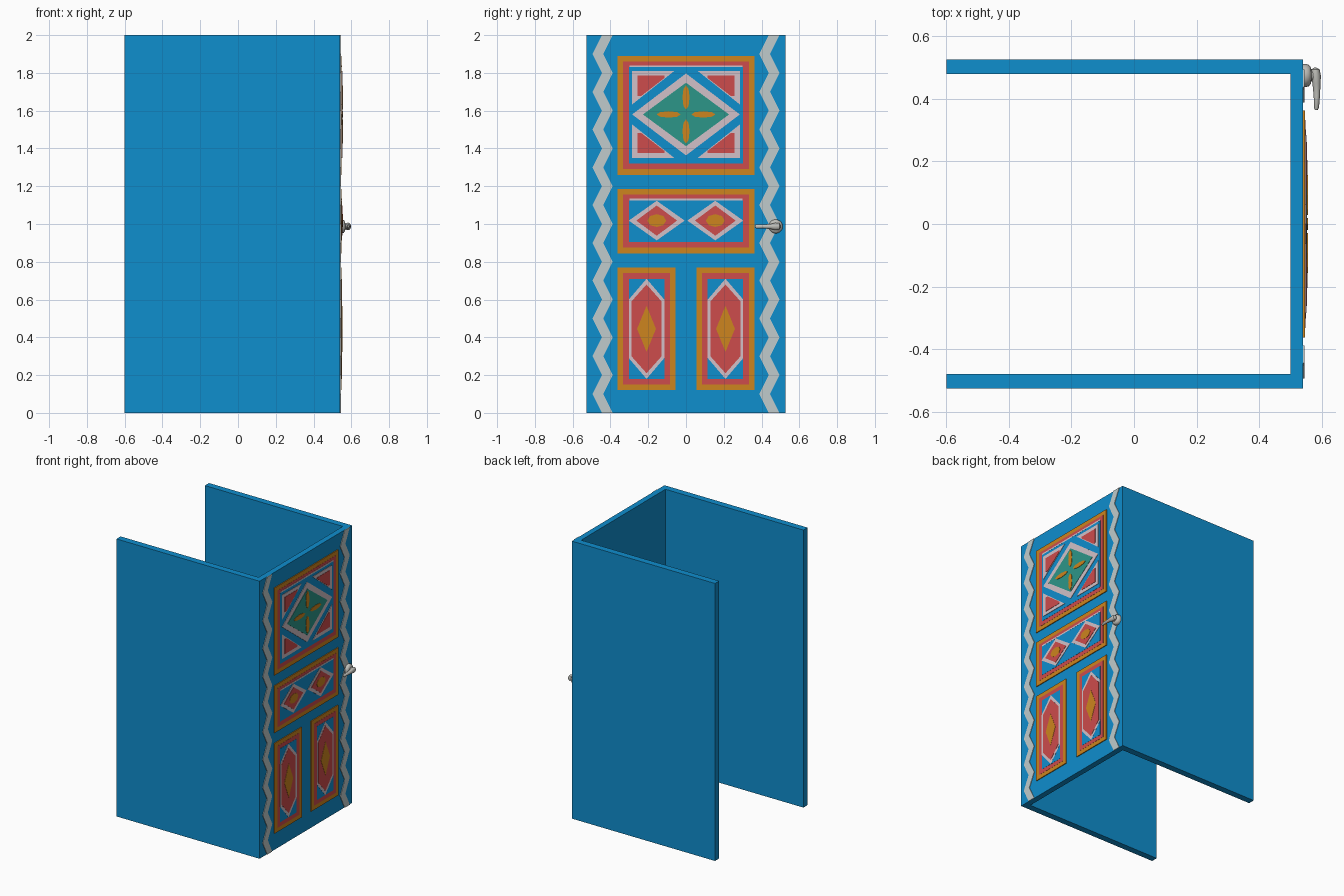
import bpy, bmesh, math
from mathutils import Vector

if "Cube" in bpy.data.objects:
    bpy.data.objects.remove(bpy.data.objects["Cube"])


def material(name, r, g, b):
    m = bpy.data.materials.new(name)
    lin = [((c / 255 + 0.055) / 1.055) ** 2.4 if c > 10 else c / 255 / 12.92 for c in (r, g, b)]
    m.diffuse_color = (*lin, 1)
    m.use_nodes = True
    m.node_tree.nodes["Principled BSDF"].inputs["Base Color"].default_value = m.diffuse_color
    return m


BLUE = material("blue paint", 15, 142, 206)
ORANGE = material("orange paint", 205, 133, 30)
RED = material("red paint", 205, 76, 76)
WHITE = material("pinkish white paint", 210, 193, 200)
GREY = material("pale grey paint", 192, 203, 204)
TEAL = material("teal paint", 44, 150, 137)
METAL = material("handle metal", 192, 192, 186)


def finish(bm, name, mat):
    bmesh.ops.recalc_face_normals(bm, faces=bm.faces)
    me = bpy.data.meshes.new(name)
    bm.to_mesh(me)
    bm.free()
    me.materials.append(mat)
    ob = bpy.data.objects.new(name, me)
    bpy.context.collection.objects.link(ob)
    return ob


def prism(name, pts, offset, mat):
    """Extrude a 3D outline along offset."""
    bm = bmesh.new()
    f = bm.faces.new([bm.verts.new(p) for p in pts])
    r = bmesh.ops.extrude_face_region(bm, geom=[f])
    bmesh.ops.translate(bm, verts=[v for v in r["geom"] if isinstance(v, bmesh.types.BMVert)], vec=offset)
    return finish(bm, name, mat)


FACE = 0.541  # outer face of the door


def plate(name, pts, height, mat):
    """Thin painted plate on the door; pts are (y, z), height is above the door face."""
    t = min(height + 0.001, 0.004) if height < 0.006 else 0.006
    return prism(name, [(FACE + height - t, y, z) for y, z in pts], (t, 0, 0), mat)


def rect(y0, y1, z0, z1):
    return [(y0, z0), (y1, z0), (y1, z1), (y0, z1)]


def diamond(y, z, w, h):
    return [(y - w, z), (y, z - h), (y + w, z), (y, z + h)]


def ngon(y, z, w, h, n=8):
    return [(y + w * math.cos(2 * math.pi * i / n), z + h * math.sin(2 * math.pi * i / n)) for i in range(n)]


def hexagon(y, z, w, h, s):
    return [(y - w, z - s), (y, z - h), (y + w, z - s), (y + w, z + s), (y, z + h), (y - w, z + s)]


def frame(name, y0, y1, z0, z1):
    """Orange border, red border, blue field."""
    for part, d, h, mat in (("border", 0, 0.006, ORANGE), ("red_band", 0.03, 0.007, RED), ("field", 0.06, 0.008, BLUE)):
        plate(f"{name}_{part}", rect(y0 + d, y1 - d, z0 + d, z1 - d), h, mat)


# Door with two side walls (U-shaped plan)
prism("door_and_walls", [(-0.6, -0.527, 0), (FACE, -0.527, 0), (FACE, 0.527, 0), (-0.6, 0.527, 0),
                         (-0.6, 0.48, 0), (0.5, 0.48, 0), (0.5, -0.48, 0), (-0.6, -0.48, 0)], (0, 0, 2), BLUE)

# Zigzag strips
for side, y in (("left", -0.495), ("right", 0.388)):
    left = [(y + (0.05 if i % 2 == 0 else 0), i * 0.1) for i in range(21)]
    right = [(a + 0.057, z) for a, z in reversed(left)]
    plate(f"zigzag_{side}", left + right, 0.004, GREY)

# Top panel
frame("top_panel", -0.363, 0.363, 1.26, 1.89)
C = 1.58
plate("top_panel_line", rect(-0.3, 0.3, 1.83, 1.84), 0.0085, WHITE)
plate("big_diamond", diamond(0, C, 0.285, 0.217), 0.011, WHITE)
plate("big_diamond_centre", diamond(0, C, 0.228, 0.168), 0.013, TEAL)
for sy in (-1, 1):
    plate("petal_side", ngon(sy * 0.092, C, 0.064, 0.017), 0.016, ORANGE)
    plate("petal_upright", ngon(0, C + sy * 0.09, 0.019, 0.064), 0.016, ORANGE)
    for sz in (-1, 1):
        tri = [(0.285, 0.23), (0.062, 0.23), (0.285, 0.053)]
        inner = [(0.257, 0.205), (0.114, 0.205), (0.114, 0.193), (0.237, 0.098), (0.257, 0.098)]
        plate("corner_triangle", [(sy * a, C + sz * b) for a, b in tri], 0.011, WHITE)
        plate("corner_inset", [(sy * a, C + sz * b) for a, b in inner], 0.013, RED)

# Middle panel
frame("middle_panel", -0.363, 0.363, 0.845, 1.185)
plate("middle_panel_line", rect(-0.3, 0.3, 1.125, 1.135), 0.0085, WHITE)
for y in (-0.155, 0.155):
    plate("small_diamond", diamond(y, 1.018, 0.148, 0.105), 0.010, WHITE)
    plate("small_diamond_red", diamond(y, 1.018, 0.108, 0.08), 0.012, RED)
    plate("small_diamond_eye", ngon(y, 1.018, 0.05, 0.034), 0.014, ORANGE)

# Two bottom panels
for s in (-1, 1):
    y = s * 0.209
    frame("bottom_panel", y - 0.154, y + 0.154, 0.12, 0.77)
    plate("bottom_hexagon", hexagon(y, 0.445, 0.094, 0.265, 0.155), 0.0085, WHITE)
    plate("bottom_hexagon_red", hexagon(y, 0.445, 0.08, 0.235, 0.145), 0.0095, RED)
    plate("bottom_diamond", diamond(y, 0.445, 0.05, 0.122), 0.011, ORANGE)


def loft(name, rings, u, v, n=20):
    """Skin of ellipses: each ring is (centre, radius along u, radius along v)."""
    bm = bmesh.new()
    loops = []
    for c, a, b in rings:
        loops.append([bm.verts.new(Vector(c) + Vector(u) * a * math.cos(2 * math.pi * i / n)
                                   + Vector(v) * b * math.sin(2 * math.pi * i / n)) for i in range(n)])
    for p, q in zip(loops, loops[1:]):
        for i in range(n):
            bm.faces.new((p[i], p[(i + 1) % n], q[(i + 1) % n], q[i]))
    bm.faces.new(loops[0])
    bm.faces.new(loops[-1])
    ob = finish(bm, name, METAL)
    bpy.context.view_layer.objects.active = ob
    ob.select_set(True)
    bpy.ops.object.shade_smooth_by_angle(angle=math.radians(40))
    ob.select_set(False)


# Door handle: round base, then tapered lever
HZ = 0.987
loft("handle_base", [((x, 0.475, HZ), r, r) for x, r in
                     ((0.538, 0.037), (0.55, 0.037), (0.56, 0.034), (0.566, 0.026), (0.568, 0.017), (0.585, 0.015))],
     (0, 1, 0), (0, 0, 1))
loft("handle_lever", [((x, y, HZ), a, b) for x, y, a, b in
                      ((0.58, 0.5, 0.004, 0.006), (0.581, 0.495, 0.013, 0.017), (0.582, 0.475, 0.016, 0.02),
                       (0.584, 0.45, 0.013, 0.014), (0.585, 0.41, 0.010, 0.010), (0.584, 0.372, 0.008, 0.011),
                       (0.583, 0.364, 0.004, 0.006))], (1, 0, 0), (0, 0, 1))
